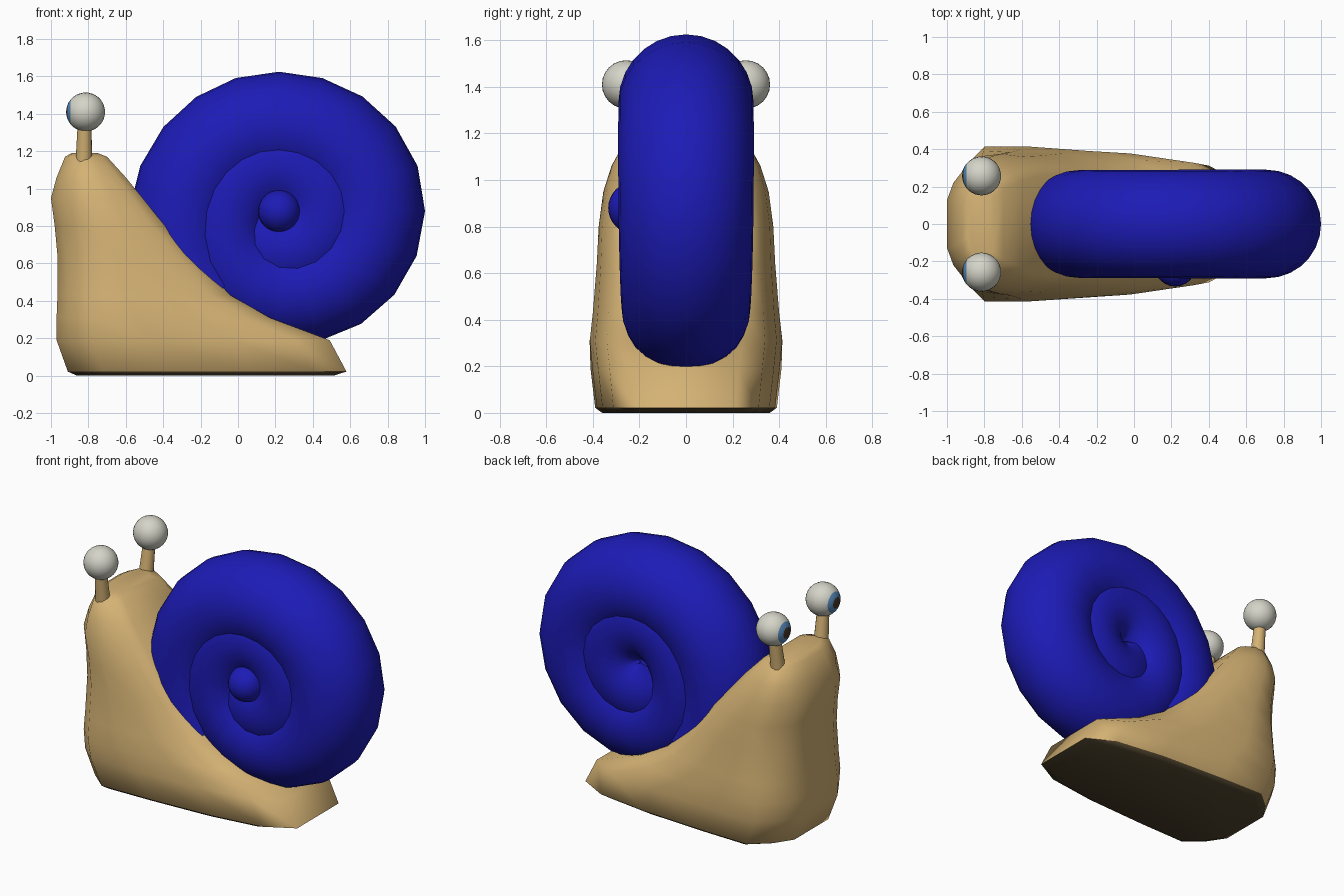
import bpy, bmesh, math
from mathutils import Vector, Matrix

if "Cube" in bpy.data.objects:
    bpy.data.objects.remove(bpy.data.objects["Cube"])


def material(name, r, g, b):
    m = bpy.data.materials.new(name)
    m.diffuse_color = (r, g, b, 1)
    m.use_nodes = True
    m.node_tree.nodes["Principled BSDF"].inputs["Base Color"].default_value = m.diffuse_color
    return m


TAN = material("tan skin", 0.66, 0.445, 0.175)
BLUE = material("blue shell", 0.012, 0.011, 0.47)
SOLE = material("dark sole", 0.08, 0.058, 0.027)
WHITE = material("eye white", 0.66, 0.66, 0.58)
IRIS = material("iris blue", 0.09, 0.24, 0.47)
PUPIL = material("pupil brown", 0.06, 0.035, 0.02)


def finish(name, bm, mats, angle=40):
    bmesh.ops.recalc_face_normals(bm, faces=bm.faces)
    me = bpy.data.meshes.new(name)
    bm.to_mesh(me)
    bm.free()
    for m in mats:
        me.materials.append(m)
    ob = bpy.data.objects.new(name, me)
    bpy.context.collection.objects.link(ob)
    bpy.ops.object.select_all(action='DESELECT')
    ob.select_set(True)
    bpy.context.view_layer.objects.active = ob
    bpy.ops.object.shade_smooth_by_angle(angle=math.radians(angle))
    return ob


def loft(rings):
    """Skin a list of closed rings and cap both ends."""
    bm = bmesh.new()
    vs = [[bm.verts.new(p) for p in ring] for ring in rings]
    n = len(vs[0])
    for a, b in zip(vs, vs[1:]):
        for i in range(n):
            j = (i + 1) % n
            bm.faces.new((a[i], a[j], b[j], b[i]))
    bm.faces.new(vs[0])
    bm.faces.new(vs[-1])
    return bm


# Body: stacked horizontal slices (z, front x, back x, half width)
slices = [(0, -.86, .51, .36), (.022, -.91, .58, .39), (.19, -.97, .49, .41),
          (.31, -.97, .17, .42), (.43, -.965, -.04, .405), (.64, -.965, -.24, .385),
          (.80, -.98, -.39, .375), (.95, -1, -.51, .355), (1.06, -.97, -.60, .32),
          (1.17, -.925, -.70, .26), (1.19, -.89, -.75, .2)]
# Footprint (position along the slice, width factor): low foot and upper neck
foot = [(0, .45), (.05, .74), (.13, 1), (.35, .98), (.65, .92), (.88, .8), (1, .55)]
neck = [(0, .36), (.07, .62), (.24, .92), (.45, 1), (.65, .96), (.88, .85), (1, .72)]


def body_ring(z, x0, x1, w):
    t = min(max((z - .2) / .6, 0), 1)
    half = [(x0 + (x1 - x0) * (a[0] * (1 - t) + b[0] * t), w * (a[1] * (1 - t) + b[1] * t))
            for a, b in zip(foot, neck)]
    return [(x, y, z) for x, y in half] + [(x, -y, z) for x, y in reversed(half)]


bm = loft([body_ring(*s) for s in slices])
for f in bm.faces:
    f.material_index = 1 if f.calc_center_median().z < 0.02 else 0
finish("body", bm, [TAN, SOLE], 62)

# Shell: coiled tube, keys every quarter turn (path radius, tube radius)
keys = [(.11, .195), (.21, .26), (.24, .275), (.245, .275), (.28, .28),
        (.43, .275), (.49, .29), (.455, .29), (.515, .288), (.72, .28), (.9, .28)]
CX, CZ = 0.22, 0.88


def sample(t, c):
    """Smooth curve through the keys."""
    i = int(t)
    f = t - i
    p = [keys[min(max(i + k, 0), len(keys) - 1)][c] for k in (-1, 0, 1, 2)]
    return p[1] + 0.5 * f * (p[2] - p[0] + f * (2 * p[0] - 5 * p[1] + 4 * p[2] - p[3]
                             + f * (3 * (p[1] - p[2]) + p[3] - p[0])))


rings = []
for s in range(44):
    a = math.pi + math.radians(18 * s)
    R, r = sample(s / 5, 0), sample(s / 5, 1)
    ring = []
    for k in range(28):
        q = 2 * math.pi * k / 28
        d = R + r * math.cos(q)
        ring.append((CX + d * math.cos(a), r * math.sin(q), CZ + d * math.sin(a)))
    rings.append(ring)
finish("shell", loft(rings), [BLUE])

# Round knob at the middle of the coil
bm = bmesh.new()
bmesh.ops.create_uvsphere(bm, u_segments=24, v_segments=16, radius=0.112,
                          matrix=Matrix.Translation((CX, -.222, CZ)))
finish("shell_knob", bm, [BLUE])

# Eye stalks and eyes, one per side
for side, label in ((-1, "right"), (1, "left")):
    base, tip = Vector((-.825, .215 * side, 1.09)), Vector((-.82, .255 * side, 1.37))
    axis = tip - base
    bm = bmesh.new()
    bmesh.ops.create_cone(bm, cap_ends=True, segments=16, radius1=.047, radius2=.036,
                          depth=axis.length,
                          matrix=Matrix.Translation((base + tip) / 2)
                          @ axis.to_track_quat('Z', 'Y').to_matrix().to_4x4())
    finish("eye_stalk_" + label, bm, [TAN])

    # Eyeball with its pole facing forward; iris and pupil are bands round the pole
    centre = Vector((-.815, .257 * side, 1.41))
    bm = bmesh.new()
    bmesh.ops.create_uvsphere(bm, u_segments=24, v_segments=18, radius=.104,
                              matrix=Matrix.Translation(centre)
                              @ Matrix.Rotation(math.pi / 2, 4, 'Y'))
    for f in bm.faces:
        d = (f.calc_center_median() - centre).normalized()
        ang = math.degrees(math.acos(max(-1, min(1, -d.x))))
        f.material_index = 2 if ang < 20 else 1 if ang < 40 else 0
    finish("eye_" + label, bm, [WHITE, IRIS, PUPIL])
